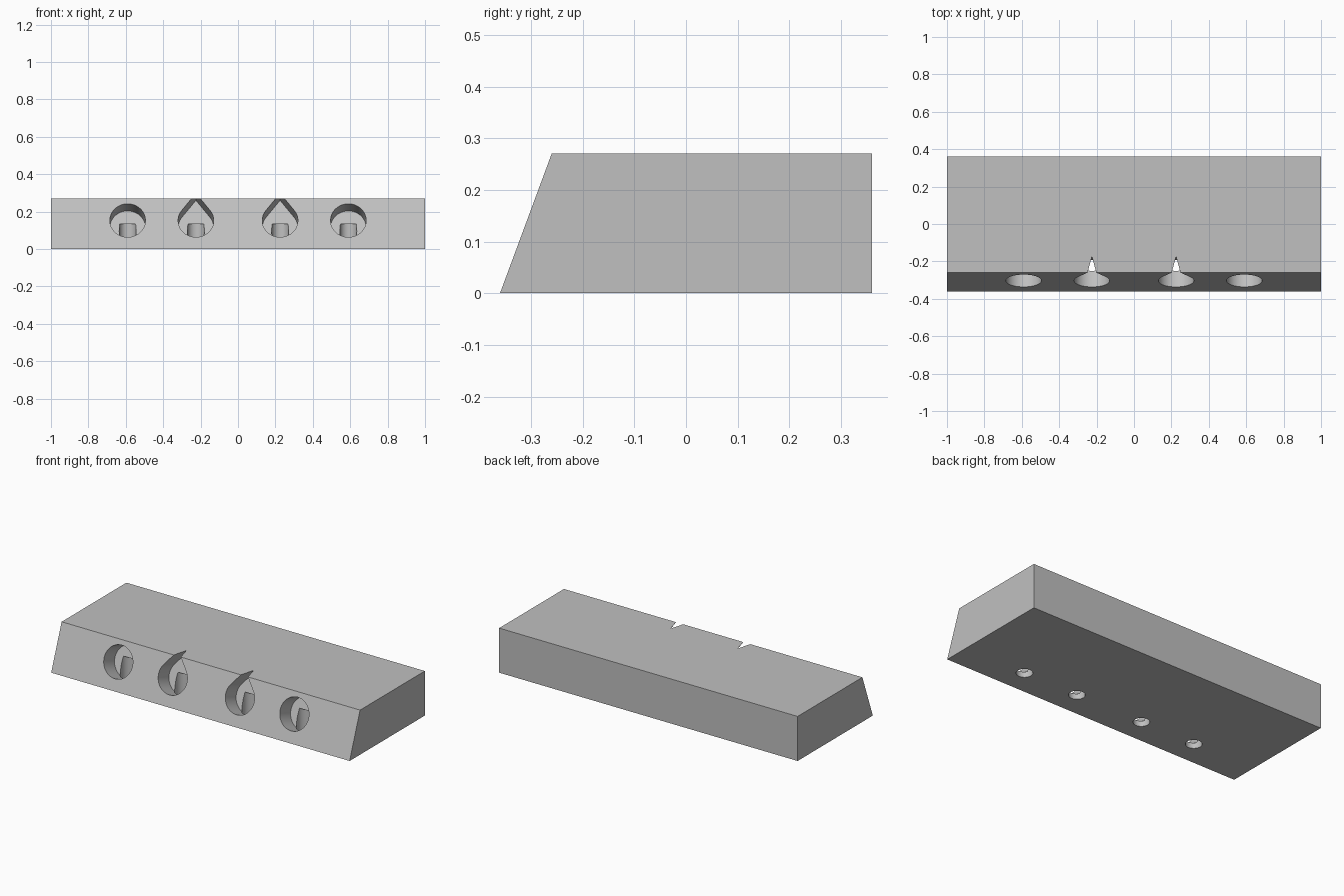
import bpy
import bmesh
from math import sin, cos, pi, asin
from mathutils import Matrix, Vector

cube = bpy.data.objects.get("Cube")
if cube:
    bpy.data.objects.remove(cube, do_unlink=True)

HEIGHT, FRONT, BACK, TOP_FRONT = 0.27, -0.36, 0.36, -0.26
RADIUS, DEPTH, APEX = 0.095, 0.11, 0.155
HOLE_Z = 0.153
SEGMENTS = 64

grey = bpy.data.materials.new("light_grey")
grey.use_nodes = True
colour = (0.53, 0.53, 0.53, 1)
grey.diffuse_color = colour
grey.node_tree.nodes["Principled BSDF"].inputs["Base Color"].default_value = colour


def prism(name, outline, low, high, matrix):
    """Extrude a 2D outline from local z = low to high, then place it."""
    bm = bmesh.new()
    face = bm.faces.new([bm.verts.new((u, v, low)) for u, v in outline])
    ext = bmesh.ops.extrude_face_region(bm, geom=[face])
    moved = [g for g in ext["geom"] if isinstance(g, bmesh.types.BMVert)]
    bmesh.ops.translate(bm, verts=moved, vec=(0, 0, high - low))
    bm.transform(matrix)
    bmesh.ops.recalc_face_normals(bm, faces=bm.faces)
    mesh = bpy.data.meshes.new(name)
    bm.to_mesh(mesh)
    bm.free()
    mesh.materials.append(grey)
    obj = bpy.data.objects.new(name, mesh)
    bpy.context.collection.objects.link(obj)
    return obj


def axes(u, v, w, origin):
    """Matrix that maps local axes to u, v, w at the origin."""
    return Matrix.Translation(origin) @ Matrix((u, v, w)).transposed().to_4x4()


def arc(radius, start, end, count):
    return [(radius * cos(start + (end - start) * i / count),
             radius * sin(start + (end - start) * i / count)) for i in range(count + 1)]


# Wedge block, its side profile swept along x
profile = [(FRONT, 0), (BACK, 0), (BACK, HEIGHT), (TOP_FRONT, HEIGHT)]
block = prism("wedge_block", profile, -1, 1,
              axes(Vector((0, 1, 0)), Vector((0, 0, 1)), Vector((1, 0, 0)), (0, 0, 0)))

# Pocket outlines: a circle, and a teardrop with its tip up the slope
circle = arc(RADIUS, 0, 2 * pi, SEGMENTS)[:-1]
tangent = asin(RADIUS / APEX)
teardrop = arc(RADIUS, pi - tangent, 2 * pi + tangent, SEGMENTS) + [(0, APEX)]
pin = arc(0.045, 0, 2 * pi, 48)[:-1]

right = Vector((1, 0, 0))
slope = Vector((0, TOP_FRONT - FRONT, HEIGHT)).normalized()
outward = right.cross(slope)
hole_y = FRONT + (TOP_FRONT - FRONT) * HOLE_Z / HEIGHT

# Pockets square to the sloped front, each with an upright bore from below
cutters = []
for x, outline in ((0.59, circle), (0.225, teardrop)):
    for side in (-1, 1):
        spot = Vector((side * x, hole_y, HOLE_Z))
        cutters.append(prism("pocket_cutter", outline, -DEPTH, 0.1,
                             axes(right, slope, outward, spot)))
        cutters.append(prism("bore_cutter", pin, -0.05, 0.135,
                             Matrix.Translation((side * x, -0.207, 0))))

bpy.ops.object.select_all(action="DESELECT")
block.select_set(True)
bpy.context.view_layer.objects.active = block
for cutter in cutters:
    cutter.hide_render = True
    mod = block.modifiers.new("cut", "BOOLEAN")
    mod.operation = "DIFFERENCE"
    mod.solver = "EXACT"
    mod.object = cutter
    bpy.ops.object.modifier_apply(modifier=mod.name)
    bpy.data.objects.remove(cutter, do_unlink=True)

bpy.ops.object.shade_smooth_by_angle(angle=pi / 6)
